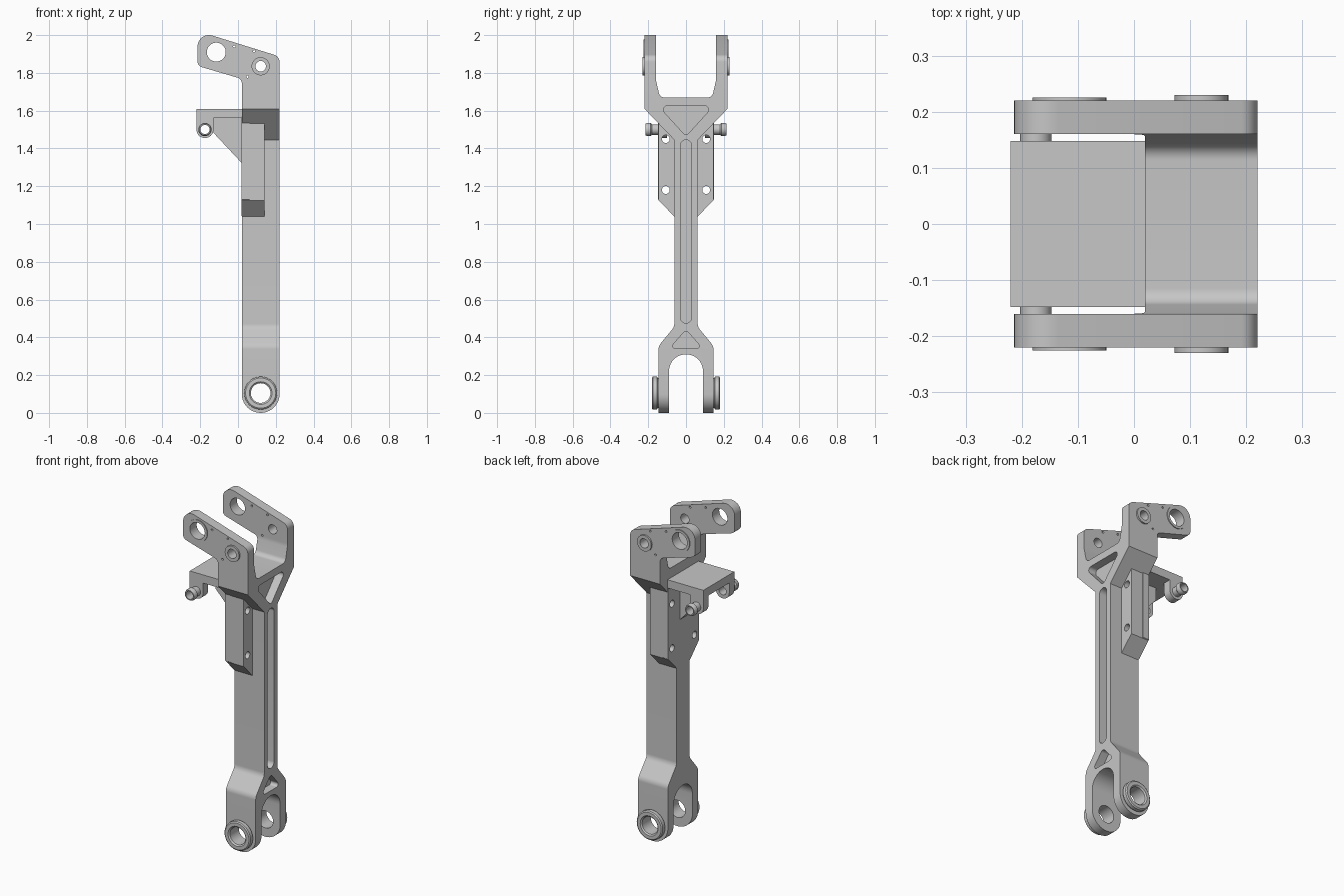
import bpy, bmesh, math
from mathutils import Vector

if "Cube" in bpy.data.objects:
    bpy.data.objects.remove(bpy.data.objects["Cube"])

GREY = (0.57, 0.57, 0.57, 1)
metal = bpy.data.materials.new("plain_grey_metal")
metal.use_nodes = True
metal.diffuse_color = GREY
metal.node_tree.nodes["Principled BSDF"].inputs["Base Color"].default_value = GREY


def finish(name, bm):
    """Turn a bmesh into a named, coloured object."""
    bmesh.ops.recalc_face_normals(bm, faces=bm.faces)
    mesh = bpy.data.meshes.new(name)
    bm.to_mesh(mesh)
    bm.free()
    mesh.materials.append(metal)
    obj = bpy.data.objects.new(name, mesh)
    bpy.context.collection.objects.link(obj)
    return obj


def rounded(corners, steps=10):
    """Fillet each (u, v, radius) corner of a polygon; the radius is optional."""
    out = []
    for i, corner in enumerate(corners):
        p = Vector(corner[:2])
        r = corner[2] if len(corner) > 2 else 0
        if not r:
            out.append(p)
            continue
        to_a = (Vector(corners[i - 1][:2]) - p).normalized()
        to_b = (Vector(corners[(i + 1) % len(corners)][:2]) - p).normalized()
        half = to_a.angle(to_b) / 2
        centre = p + (to_a + to_b).normalized() * r / math.sin(half)
        reach = r / math.tan(half)
        start = (p + to_a * reach - centre).normalized()
        end = (p + to_b * reach - centre).normalized()
        out += [centre + start.slerp(end, k / steps).normalized() * r for k in range(steps + 1)]
    return out


def circle(u, v, r, n=40):
    return [(u + r * math.cos(math.tau * k / n), v + r * math.sin(math.tau * k / n)) for k in range(n)]


def prism(name, axis, points, low, high):
    """Extrude a (y, z) outline along x, or an (x, z) outline along y."""
    bm = bmesh.new()
    place = (lambda d, p: (d, p[0], p[1])) if axis == "x" else (lambda d, p: (p[0], d, p[1]))
    near, far = [[bm.verts.new(place(d, p)) for p in points] for d in (low, high)]
    bm.faces.new(near)
    bm.faces.new(far[::-1])
    for k in range(len(points)):
        bm.faces.new((near[k], near[k - 1], far[k - 1], far[k]))
    return finish(name, bm)


def ring(name, x, z, side, profile, n=40):
    """Revolve a closed (radius, y) section around a crosswise axis."""
    bm = bmesh.new()
    loops = []
    for k in range(n):
        a = math.tau * k / n
        loops.append([bm.verts.new((x + r * math.cos(a), side * y, z + r * math.sin(a))) for r, y in profile])
    for k in range(n):
        here, there = loops[k], loops[(k + 1) % n]
        for j in range(len(profile)):
            bm.faces.new((here[j - 1], here[j], there[j], there[j - 1]))
    return finish(name, bm)


def combine(target, tool, operation="DIFFERENCE"):
    """Apply a boolean and discard the tool."""
    mod = target.modifiers.new("cut", "BOOLEAN")
    mod.operation, mod.solver, mod.object = operation, "EXACT", tool
    bpy.context.view_layer.objects.active = target
    bpy.ops.object.modifier_apply(modifier=mod.name)
    bpy.data.objects.remove(tool)


def mirrored(half):
    return half + [(-c[0], *c[1:]) for c in reversed(half)]


# Main strut: crosswise fork outline intersected with the side outline
fork_half = [(0.09, 0.31, 0.089), (0.09, -0.02), (0.145, -0.02), (0.145, 0.355, 0.05),
             (0.062, 0.455, 0.05), (0.062, 1.445), (0.22, 1.61), (0.22, 2.02),
             (0.16, 2.02), (0.16, 1.765, 0.1), (0.138, 1.67, 0.03)]
side_outline = [(0.02, 0, 0.0999), (0.22, 0, 0.0999), (0.22, 1.887, 0.04),
                (-0.214, 2.022, 0.06), (-0.214, 1.837, 0.03), (0.02, 1.768, 0.03)]
strut = prism("main_strut", "x", rounded(mirrored(fork_half)), -0.3, 0.3)
combine(strut, prism("side_cutter", "y", rounded(side_outline), -0.3, 0.3), "INTERSECT")

# Lightening pockets in the back face
POCKET_FLOOR = 0.17
for pocket in (
    mirrored([(0.03, 0.475, 0.0299), (0.03, 1.445, 0.0299)]),
    [(0.145, 1.625, 0.02), (-0.145, 1.625, 0.02), (0, 1.465, 0.02)],
    [(0.088, 0.34, 0.015), (-0.088, 0.34, 0.015), (0, 0.44, 0.02)],
):
    combine(strut, prism("pocket_cutter", "x", rounded(pocket), POCKET_FLOOR, 0.3))

# Pivot positions: x, z, bore radius
LOWER, UPPER_BIG, UPPER_SMALL = (0.12, 0.105, 0.052), (-0.115, 1.91, 0.05), (0.12, 1.835, 0.028)
PIN_HOLES = [(0.085, 1.914, 0.006), (0.05, 1.78, 0.006), (-0.02, 1.94, 0.006)]
for x, z, r in [LOWER, UPPER_BIG, UPPER_SMALL] + PIN_HOLES:
    combine(strut, prism("bore_cutter", "y", circle(x, z, r), -0.3, 0.3))

# Mounting flange and bracket back plate, with four bolt holes
flange = prism("mounting_flange", "x", mirrored([(0.062, 1.04), (0.145, 1.125), (0.145, 1.54)]), 0.021, 0.14)
back_plate = prism("bracket_back_plate", "x",
                   mirrored([(0.062, 1.043), (0.148, 1.13), (0.148, 1.61)]), 0.018, 0.062)
for y in (-0.107, 0.107):
    for z in (1.18, 1.45):
        for part in (flange, back_plate):
            combine(part, prism("bolt_cutter", "x", circle(y, z, 0.021, 24), -0.1, 0.16))

# Bracket shelf and its central web
parts = [strut, flange, back_plate]
parts.append(prism("bracket_shelf", "y", [(-0.22, 1.56), (0.03, 1.56), (0.03, 1.61), (-0.22, 1.61)], -0.148, 0.148))
parts.append(prism("bracket_web", "y", [(-0.13, 1.57), (-0.13, 1.483), (0.02, 1.323), (0.02, 1.57)], -0.03, 0.03))

for side, label in ((1, "back"), (-1, "front")):
    # Hanging lug with a hollow pin
    low, high = sorted((side * 0.1, side * 0.148))
    lug = prism(label + "_bracket_lug", "y", rounded(
        [(-0.22, 1.57), (-0.22, 1.455, 0.0449), (-0.13, 1.455, 0.0449), (-0.13, 1.57)]), low, high)
    combine(lug, prism("lug_cutter", "y", circle(-0.175, 1.5, 0.024), -0.3, 0.3))
    parts.append(lug)
    parts.append(ring(label + "_bracket_pin", -0.175, 1.5, side, [
        (0.024, 0.14), (0.028, 0.14), (0.028, 0.18), (0.035, 0.187), (0.035, 0.205), (0.03, 0.215), (0.024, 0.215)]))
    # Raised bosses around the pivots
    x, z, r = LOWER
    parts.append(ring(label + "_lower_boss", x, z, side, [
        (r, 0.14), (0.08, 0.14), (0.08, 0.15), (0.087, 0.153), (0.087, 0.176), (0.08, 0.181), (0.06, 0.181), (r, 0.174)]))
    x, z, r = UPPER_BIG
    parts.append(ring(label + "_upper_large_boss", x, z, side, [(r, 0.215), (0.066, 0.215), (0.066, 0.225), (r, 0.225)]))
    x, z, r = UPPER_SMALL
    parts.append(ring(label + "_upper_small_boss", x, z, side, [(r, 0.215), (0.048, 0.215), (0.048, 0.23), (r, 0.23)]))

# Smooth the curves and keep the machined edges sharp
bpy.ops.object.select_all(action="DESELECT")
for part in parts:
    part.select_set(True)
bpy.context.view_layer.objects.active = strut
bpy.ops.object.shade_smooth_by_angle(angle=math.radians(30))
